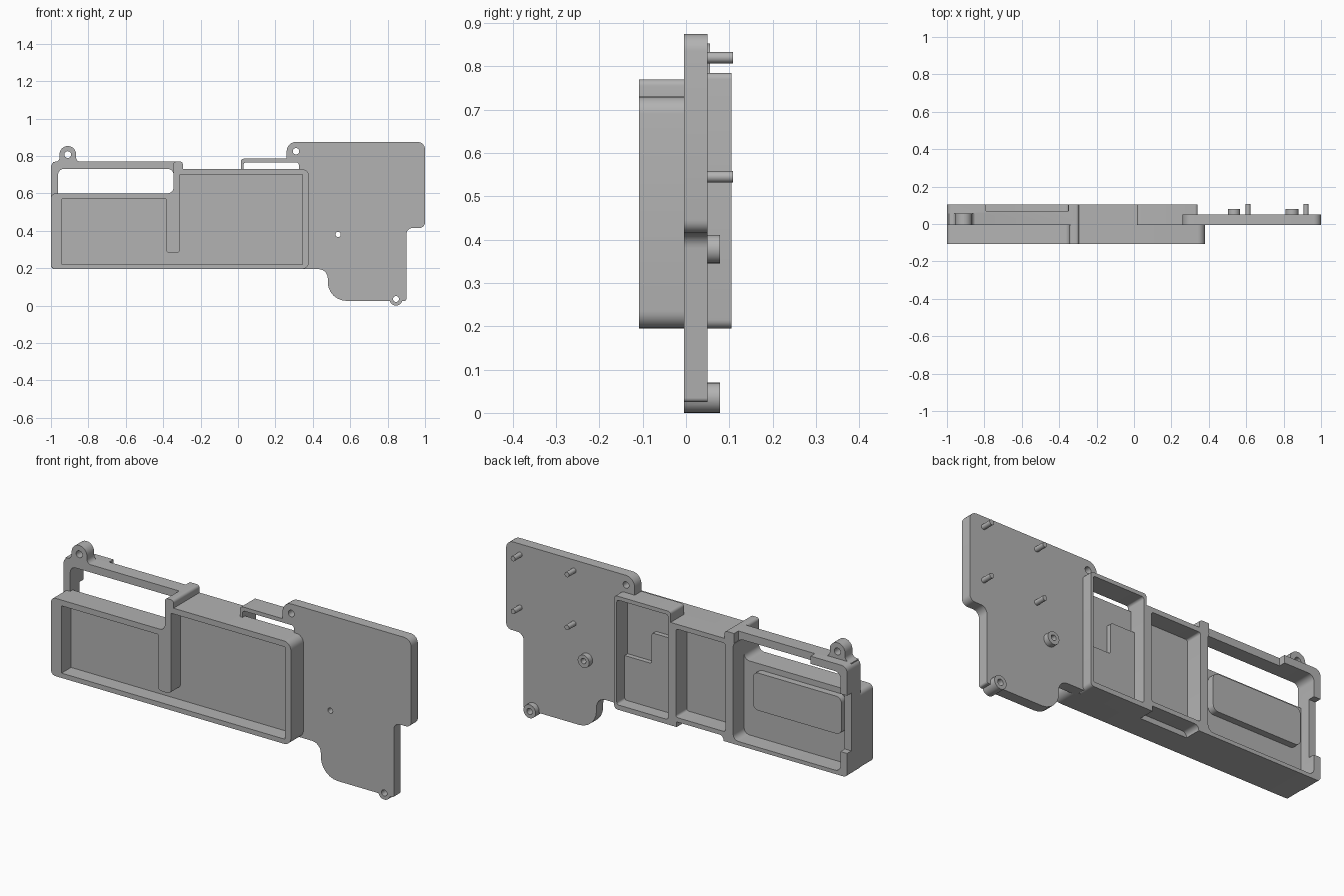
import bpy, bmesh, math
from mathutils import Vector

old = bpy.data.objects.get("Cube")
if old:
    bpy.data.objects.remove(old, do_unlink=True)

grey = bpy.data.materials.new("plain grey")
grey.use_nodes = True
TONE = (0.45, 0.45, 0.45, 1)
grey.diffuse_color = TONE
grey.node_tree.nodes["Principled BSDF"].inputs["Base Color"].default_value = TONE


def rounded(points, default=0.0, steps=6):
    """Replace each corner (x, z, optional radius) with a tangent arc."""
    out = []
    for i, p in enumerate(points):
        c = Vector(p[:2])
        r = p[2] if len(p) > 2 else default
        a = (Vector(points[i - 1][:2]) - c).normalized()
        b = (Vector(points[(i + 1) % len(points)][:2]) - c).normalized()
        if r <= 0:
            out.append(c)
            continue
        half = a.angle(b) / 2
        centre = c + (a + b).normalized() * (r / math.sin(half))
        start = c + a * (r / math.tan(half)) - centre
        end = c + b * (r / math.tan(half)) - centre
        sweep = start.angle_signed(end)
        for k in range(steps + 1):
            t = -sweep * k / steps
            cs, sn = math.cos(t), math.sin(t)
            out.append(centre + Vector((start.x * cs - start.y * sn,
                                        start.x * sn + start.y * cs)))
    return out


def prism(name, points, y0, y1, default=0.0):
    """Extrude a front outline from y0 to y1."""
    bm = bmesh.new()
    face = bm.faces.new([bm.verts.new((p.x, y0, p.y))
                         for p in rounded(points, default)])
    new = bmesh.ops.extrude_face_region(bm, geom=[face])["geom"]
    bmesh.ops.translate(bm, vec=(0, y1 - y0, 0),
                        verts=[v for v in new if isinstance(v, bmesh.types.BMVert)])
    bmesh.ops.recalc_face_normals(bm, faces=bm.faces)
    mesh = bpy.data.meshes.new(name)
    bm.to_mesh(mesh)
    bm.free()
    mesh.materials.append(grey)
    ob = bpy.data.objects.new(name, mesh)
    bpy.context.collection.objects.link(ob)
    return ob


def box(x0, x1, z0, z1):
    return [(x0, z0), (x1, z0), (x1, z1), (x0, z1)]


def disc(x, z, r, n=24):
    return [(x + r * math.cos(math.tau * k / n), z + r * math.sin(math.tau * k / n))
            for k in range(n)]


def activate(ob):
    bpy.ops.object.select_all(action='DESELECT')
    ob.select_set(True)
    bpy.context.view_layer.objects.active = ob


def combine(ob, other, operation):
    mod = ob.modifiers.new(operation, 'BOOLEAN')
    mod.operation = operation
    mod.solver = 'EXACT'
    mod.object = other
    activate(ob)
    bpy.ops.object.modifier_apply(modifier=mod.name)
    bpy.data.objects.remove(other, do_unlink=True)


def cut(ob, points, y0=-0.3, y1=0.3, r=0.0):
    combine(ob, prism("cutter", points, y0, y1, r), 'DIFFERENCE')


# Front tray with its stepped pocket, split by a hanging rib
front_tray = prism("front_tray", [
    (-1, .195, .025), (.38, .195, .04), (.38, .73, .04), (-.295, .73), (-.295, .77, .015),
    (-.345, .77, .015), (-.345, .60, .03), (-1, .60, .025)], -.108, .015)
cut(front_tray, [
    (-.94, .22), (.345, .22), (.345, .70), (-.31, .70), (-.31, .28, .02),
    (-.385, .28, .02), (-.385, .57), (-.94, .57)], -.3, -.03)

# Rear frame with three compartments
back_frame = prism("back_frame", [
    (-1, .195, .02), (.34, .195, .02), (.34, .785, .015), (.015, .785, .015),
    (.015, .73), (-.295, .73), (-.295, .77, .015), (-1, .77, .03)], -.005, .105)
cut(back_frame, box(-.962, -.345, .215, .73), r=.03)
cut(back_frame, box(-.30, -.015, .245, .705), r=.012)
cut(back_frame, box(.03, .325, .22, .765), r=.012)
# Lowered top bar, end-wall notch and underside relief
cut(back_frame, box(-.79, -.35, .72, .90), .07, .3)
cut(back_frame, box(-1.1, -.94, .32, .62), .07, .3)
cut(back_frame, [(-.29, .10), (-.02, .10), (-.02, .222), (-.29, .222, .025)], .02, .3)

# Mounting ear on the upper corner
ear = prism("mounting_ear", [
    (-.99, .745), (-.99, .768), (-.954, .768, .025), (-.954, .853, .0435),
    (-.866, .853, .0435), (-.866, .768, .025), (-.82, .768), (-.82, .745)], -.005, .055)
combine(back_frame, ear, 'UNION')
cut(back_frame, disc(-.91, .807, .018))

# Raised pads on the rear of the tray floor
rear_pad = prism("rear_pad", box(-.93, -.42, .375, .57), .01, .05, .03)
step_pad = prism("step_pad", [
    (.028, .218), (.327, .218), (.327, .45), (.17, .45, .012), (.17, .61, .012),
    (.028, .61)], .01, .04)

# Side board
board = prism("side_board", [
    (.335, .195), (.48, .195, .05), (.48, .025, .10), (.90, .025, .01), (.90, .415, .035),
    (1, .415, .03), (1, .875, .04), (.26, .875, .05), (.26, .78), (.335, .78)], -.005, .05)
corner_boss = prism("corner_boss", disc(.845, .035, .035), -.005, .079)
combine(board, corner_boss, 'UNION')
centre_boss = prism("centre_boss", disc(.535, .378, .033), .04, .079)
combine(board, centre_boss, 'UNION')
for x, z, r in ((.31, .825, .017), (.535, .38, .014), (.845, .035, .016)):
    cut(board, disc(x, z, r))

# Locating pegs
pegs = [prism("locating_peg", disc(x, z, .013, 16), .045, .108)
        for x in (.61, .92) for z in (.545, .82)]

for ob in [front_tray, back_frame, rear_pad, step_pad, board] + pegs:
    activate(ob)
    bpy.ops.object.shade_smooth_by_angle(angle=math.radians(30))
